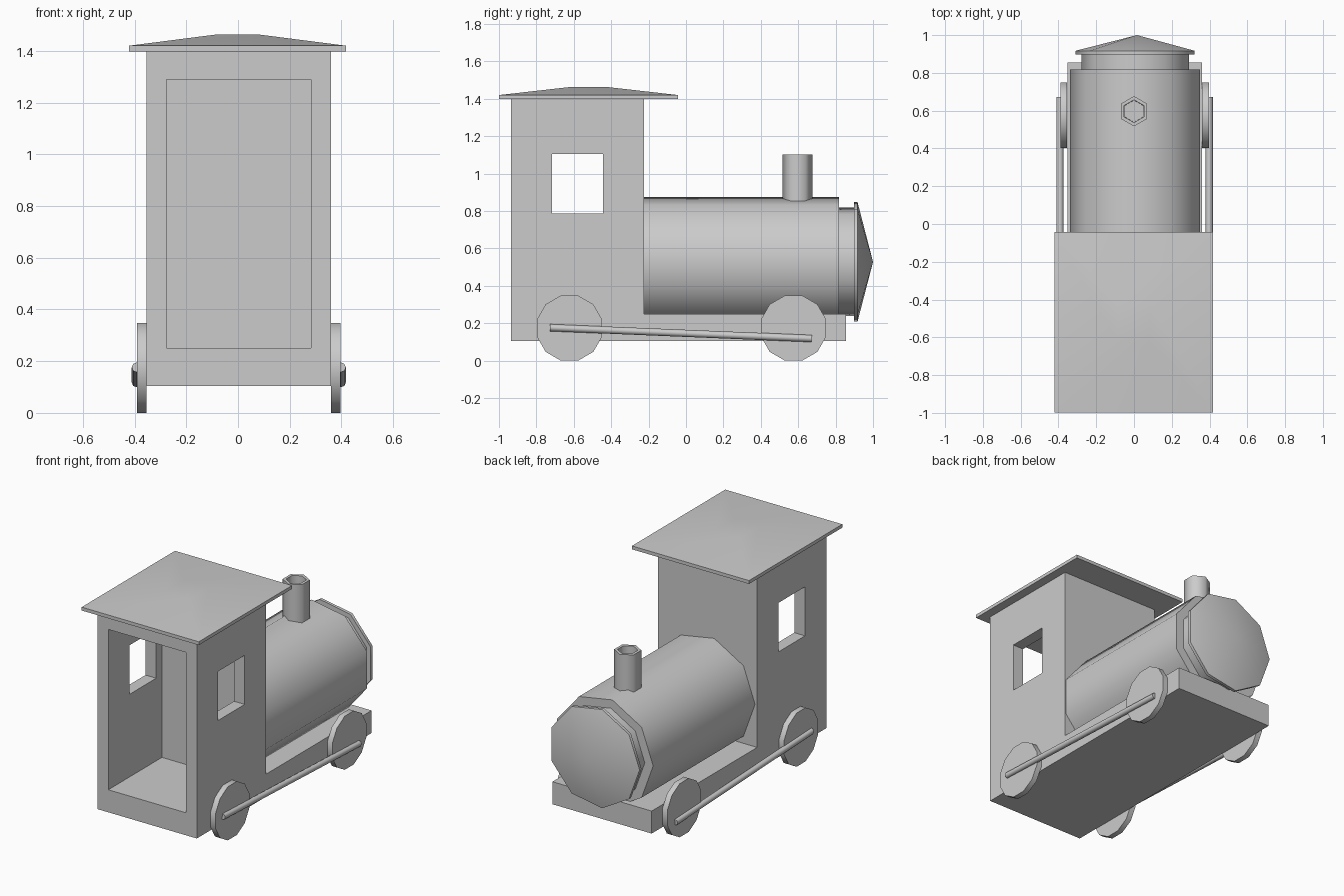
import bpy, bmesh
from math import pi, cos, sin, radians
from mathutils import Vector, Matrix

if "Cube" in bpy.data.objects:
    bpy.data.objects.remove(bpy.data.objects["Cube"])


def make(name, bm, smooth=None):
    bmesh.ops.recalc_face_normals(bm, faces=bm.faces[:])
    me = bpy.data.meshes.new(name)
    bm.to_mesh(me)
    bm.free()
    ob = bpy.data.objects.new(name, me)
    bpy.context.collection.objects.link(ob)
    bpy.ops.object.select_all(action='DESELECT')
    ob.select_set(True)
    bpy.context.view_layer.objects.active = ob
    if smooth:
        bpy.ops.object.shade_smooth_by_angle(angle=radians(smooth))
    return ob


def box(name, lo, hi):
    bm = bmesh.new()
    lo, hi = Vector(lo), Vector(hi)
    m = Matrix.Translation((lo + hi) / 2) @ Matrix.Diagonal((*(hi - lo), 1))
    bmesh.ops.create_cube(bm, size=1, matrix=m)
    return make(name, bm)


def loft(name, rings, smooth=None):
    """Skin equal-length rings of points and cap both ends."""
    bm = bmesh.new()
    vs = [[bm.verts.new(p) for p in r] for r in rings]
    n = len(vs[0])
    for a, b in zip(vs, vs[1:]):
        for i in range(n):
            j = (i + 1) % n
            bm.faces.new((a[i], a[j], b[j], b[i]))
    bm.faces.new(vs[0])
    bm.faces.new(vs[-1])
    bmesh.ops.remove_doubles(bm, verts=bm.verts[:], dist=1e-5)
    return make(name, bm, smooth)


def lathe(name, profile, n, start, origin, axis, up, smooth=65):
    """Profile of (radius, distance along axis)."""
    o, d, u = Vector(origin), Vector(axis).normalized(), Vector(up)
    u = (u - d * u.dot(d)).normalized()
    w = d.cross(u)
    ang = [start + 2 * pi * i / n for i in range(n)]
    return loft(name, [[o + d * h + (u * cos(a) + w * sin(a)) * r for a in ang]
                       for r, h in profile], smooth)


CX = 0.003

# Cab and chassis: L-shaped side profile, hollowed out
side = [(-.935, .104), (.856, .104), (.856, .25), (-.225, .25), (-.225, 1.40), (-.935, 1.40)]
body = loft("cab_and_chassis", [[(CX + s * .356, y, z) for y, z in side] for s in (-1, 1)])
for lo, hi in (((CX - .279, -1.1, .25), (CX + .279, -.385, 1.29)),
               ((-.6, -.716, .786), (.6, -.444, 1.104))):
    cut = box("cutter", lo, hi)
    cut.hide_render = True
    mod = body.modifiers.new("cut", 'BOOLEAN')
    mod.object, mod.solver = cut, 'EXACT'
    bpy.ops.object.select_all(action='DESELECT')
    body.select_set(True)
    bpy.context.view_layer.objects.active = body
    bpy.ops.object.modifier_apply(modifier=mod.name)
    bpy.data.objects.remove(cut)

# Roof: thin eave rising to a small flat top
def rect(x, y, z):
    return [(sx * x - .002, -.521 + sy * y, z) for sx, sy in ((-1, -1), (1, -1), (1, 1), (-1, 1))]

loft("roof", [rect(.42, .478, 1.398), rect(.42, .478, 1.42), rect(.085, .099, 1.463)], 30)

# Nine-sided boiler with stepped neck and conical nose
lathe("boiler", [(.355, -.225), (.355, .819)], 9, pi, (.017, 0, .525), (0, 1, 0), (1, 0, 0))
lathe("boiler_nose", [(.294, .80), (.294, .897), (.325, .897), (.325, .917), (0, 1.0)],
      9, pi, (.016, 0, .528), (0, 1, 0), (1, 0, 0))

# Six-sided hollow chimney
lathe("chimney", [(.08, .82), (.08, 1.103), (.06, 1.103), (.058, 1.0)],
      6, 0, (0, .597, 0), (0, 0, 1), (0, 1, 0))

# Wheels and connecting rods on both sides
for s, tag in ((-1, "left"), (1, "right")):
    for y, end in ((-.623, "cab"), (.575, "nose")):
        lathe(f"wheel_{end}_{tag}", [(.18, .357), (.18, .393)], 12, pi / 12,
              (CX, y, .174), (s, 0, 0), (0, 0, 1))
    a, b = Vector((CX + s * .395, -.727, .176)), Vector((CX + s * .395, .672, .118))
    lathe(f"connecting_rod_{tag}", [(.019, 0), (.019, (b - a).length)], 8, 0,
          a, b - a, (0, 0, 1))
